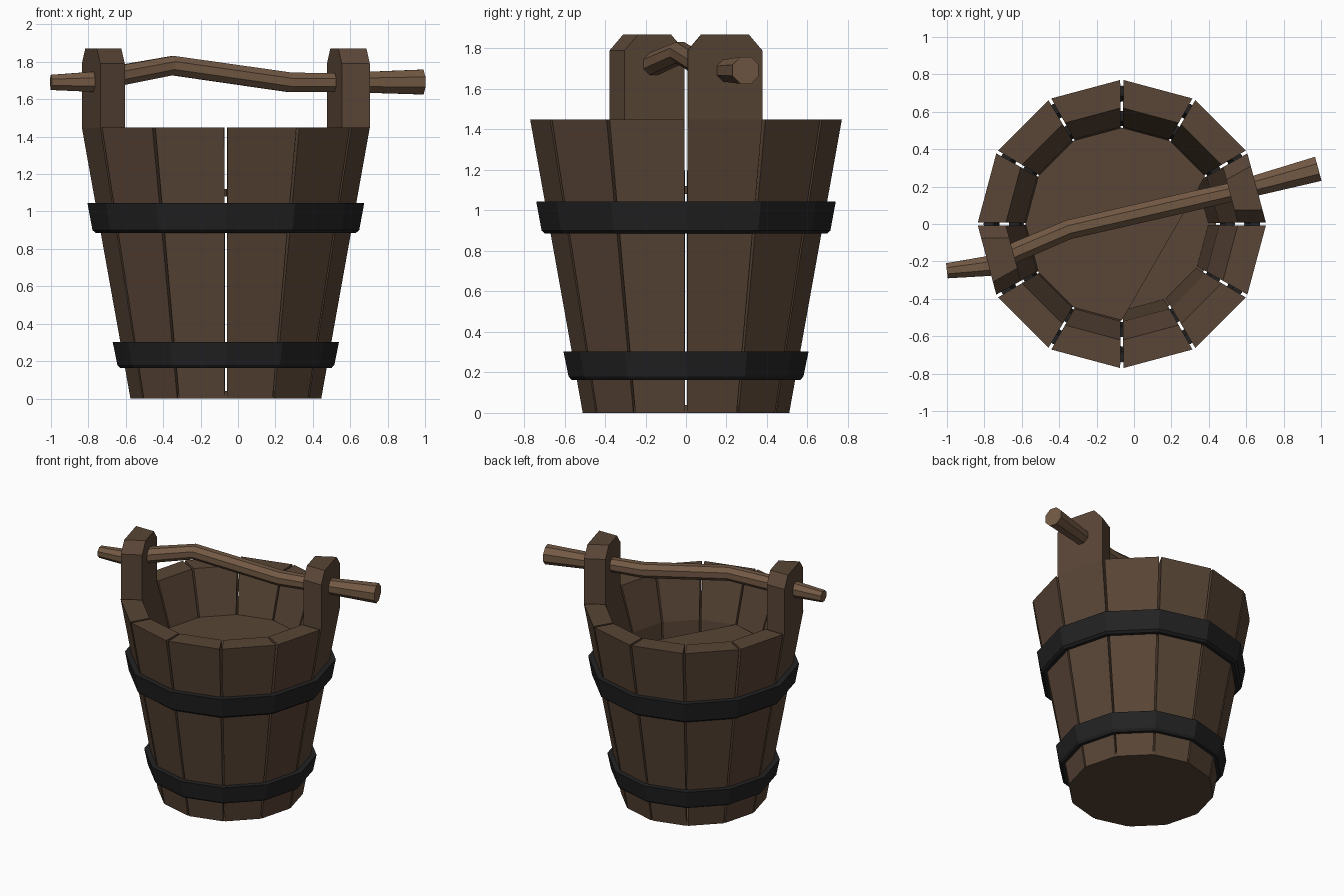
import bpy, bmesh
from math import cos, sin, radians
from mathutils import Vector

if "Cube" in bpy.data.objects:
    bpy.data.objects.remove(bpy.data.objects["Cube"])

CX = -0.065  # bucket axis


def material(name, rgb):
    m = bpy.data.materials.new(name)
    m.diffuse_color = (*rgb, 1)
    m.use_nodes = True
    m.node_tree.nodes["Principled BSDF"].inputs["Base Color"].default_value = m.diffuse_color
    return m


WOOD = material("dark_wood", (0.10, 0.06, 0.037))
LIGHT = material("handle_wood", (0.17, 0.10, 0.058))
IRON = material("iron", (0.016, 0.016, 0.017))


def polar(r, deg, z):
    return Vector((CX + r * cos(radians(deg)), r * sin(radians(deg)), z))


def skin(name, rings, mat, cyclic=False):
    """Bridge equal-sized vertex rings, capping the ends unless cyclic."""
    bm = bmesh.new()
    vs = [[bm.verts.new(p) for p in ring] for ring in rings]
    n = len(vs[0])
    pairs = list(zip(vs, vs[1:])) + ([(vs[-1], vs[0])] if cyclic else [])
    for a, b in pairs:
        for i in range(n):
            j = (i + 1) % n
            bm.faces.new((a[i], a[j], b[j], b[i]))
    if not cyclic:
        bm.faces.new(vs[0][::-1])
        bm.faces.new(vs[-1])
    bmesh.ops.recalc_face_normals(bm, faces=bm.faces)
    me = bpy.data.meshes.new(name)
    bm.to_mesh(me)
    bm.free()
    me.materials.append(mat)
    ob = bpy.data.objects.new(name, me)
    bpy.context.collection.objects.link(ob)
    return ob


# Staves: twelve tapered planks, two of them rising into handle posts
def stave_ring(mid, outer, inner, z, inset=0.0):
    a, b = mid - 14.35, mid + 14.35
    o1, o2 = polar(outer, a, z), polar(outer, b, z)
    i1, i2 = polar(inner, a, z), polar(inner, b, z)
    t = (o2 - o1).normalized() * inset
    return [o1 + t, o2 - t, i2 - t, i1 + t]


for k in range(12):
    mid = 15 + 30 * k
    rings = [stave_ring(mid, 0.51, 0.46, 0), stave_ring(mid, 0.71, 0.52, 1.115),
             stave_ring(mid, 0.77, 0.62, 1.45)]
    post = k in (0, 6)
    if post:
        rings += [stave_ring(mid, 0.77, 0.62, 1.79),
                  stave_ring(mid, 0.77, 0.62, 1.87, 0.07)]
    skin("post_stave" if post else "stave", rings, WOOD)


# Bottom disc, plus the raised inner floor that stops at a straight chord
def plate(name, r, angles, z0, z1):
    skin(name, [[polar(r, a, z) for a in angles] for z in (z0, z1)], WOOD)


plate("bottom", 0.505, range(0, 360, 30), 0.0, 0.04)
plate("inner_floor", 0.515, range(30, 271, 30), 1.08, 1.12)


# Iron hoops
def hoop(name, profile):
    skin(name, [[polar(r, a, z) for r, z in profile] for a in range(0, 360, 30)],
         IRON, cyclic=True)


hoop("upper_hoop", [(0.685, 1.045), (0.74, 1.045), (0.713, 0.9), (0.695, 0.885), (0.655, 0.885)])
hoop("lower_hoop", [(0.55, 0.302), (0.605, 0.302), (0.58, 0.18), (0.565, 0.163), (0.525, 0.163)])

# Handle: crooked eight-sided stick
path = [((-1.0, -0.25, 1.69), 0.044), ((-0.78, -0.225, 1.693), 0.058),
        ((-0.62, -0.145, 1.73), 0.058), ((-0.35, -0.03, 1.78), 0.056),
        ((0.28, 0.115, 1.69), 0.057), ((0.52, 0.17, 1.69), 0.054),
        ((0.985, 0.295, 1.692), 0.072)]
pts = [Vector(p) for p, _ in path]
rings = []
for i, (p, r) in enumerate(path):
    d = (pts[min(i + 1, len(pts) - 1)] - pts[max(i - 1, 0)]).normalized()
    side = d.cross(Vector((0, 0, 1))).normalized()
    up = side.cross(d)
    rings.append([pts[i] + r * (side * cos(radians(a)) + up * sin(radians(a)))
                  for a in [22.5 + 45 * s for s in range(8)]])
skin("handle", rings, LIGHT)
